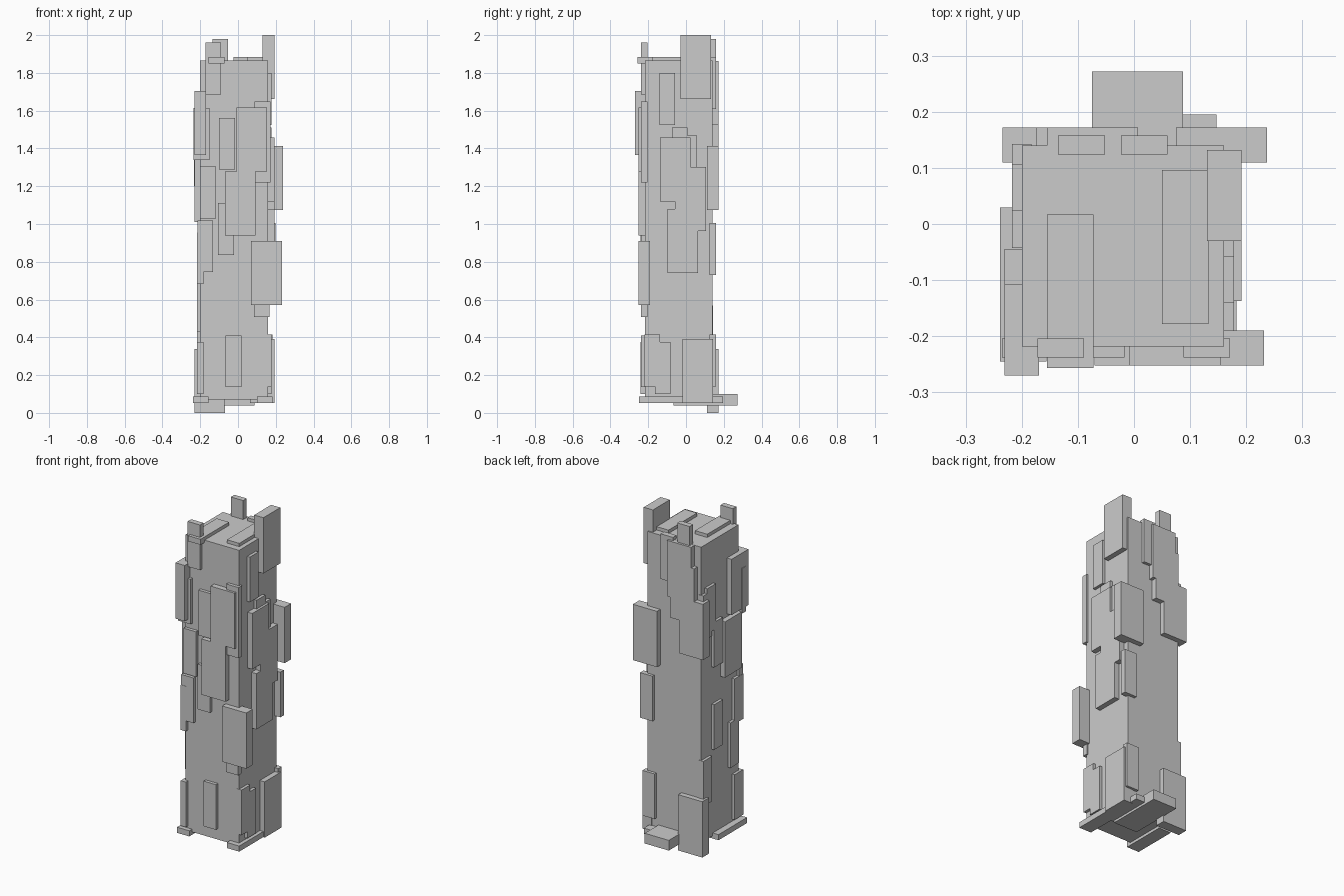
import bpy

# Core extents: x0, x1, y0, y1, z0, z1
X0, X1, Y0, Y1, Z0, Z1 = -0.20, 0.16, -0.218, 0.14, 0.07, 1.865

# Panel sizes: width, length, half thickness (panels are sunk halfway into the core)
BIG = (0.162, 0.339, 0.031)
SMALL = (0.083, 0.274, 0.017)


def box(name, lo, hi):
    bpy.ops.mesh.primitive_cube_add(size=1, location=[(a + b) / 2 for a, b in zip(lo, hi)])
    ob = bpy.context.object
    ob.name = name
    ob.scale = [b - a for a, b in zip(lo, hi)]
    bpy.ops.object.transform_apply(location=False, rotation=False, scale=True)


def panel(side, size, u, v):
    """Panel with lower corner (u, v) on a side of the core; length runs along v."""
    w, l, t = size
    u1, v1 = u + w, v + l
    axis, at = {"front": (1, Y0 - 0.003), "back": (1, Y1 + 0.001), "left": (0, X0),
                "right": (0, X1 + 0.001), "top": (2, Z1 + 0.003), "bottom": (2, Z0)}[side]
    lo, hi = [u, v], [u1, v1]
    lo.insert(axis, at - t)
    hi.insert(axis, at + t)
    box(side + ("_large_panel" if size is BIG else "_small_panel"), lo, hi)


# Central column
box("tower_core", (X0, Y0, Z0), (X1, Y1, Z1))

# Large panels
large = {
    "front": [(0.07, 0.57), (-0.07, 0.94), (-0.008, 1.277)],
    "back": [(-0.23, 0.0), (0.075, 1.075), (-0.234, 1.20), (-0.155, 1.525), (-0.175, 1.40)],
    "left": [(-0.27, 1.366), (-0.207, 1.01)],
    "right": [(-0.018, 0.052), (-0.099, 0.74), (-0.137, 1.12), (-0.057, 0.962), (-0.03, 1.661)],
    "bottom": [(-0.075, -0.067)],
}

# Small panels
small = {
    "front": [(-0.065, 0.137), (0.085, 0.507), (-0.105, 0.837), (-0.10, 1.288),
              (-0.172, 1.686), (-0.215, 0.745), (-0.20, 1.03), (-0.235, 1.34),
              (0.088, 1.375), (0.088, 1.22)],
    "back": [(-0.135, 1.706), (-0.023, 1.61), (0.115, 0.73), (0.10, 0.14)],
    "left": [(-0.24, 0.10), (-0.20, 0.43), (-0.24, 0.682), (-0.043, 0.60), (0.06, 0.295),
             (-0.043, 1.10), (0.024, 1.33), (0.06, 1.30)],
    "right": [(-0.22, 0.14), (-0.165, 0.10), (-0.14, 1.525), (-0.075, 1.238), (-0.025, 1.195)],
    "top": [(-0.155, -0.257), (0.05, -0.178)],
    "bottom": [(-0.239, -0.245), (0.10, -0.25), (0.064, -0.079)],
}

for size, table in ((BIG, large), (SMALL, small)):
    for side, spots in table.items():
        for u, v in spots:
            panel(side, size, u, v)
